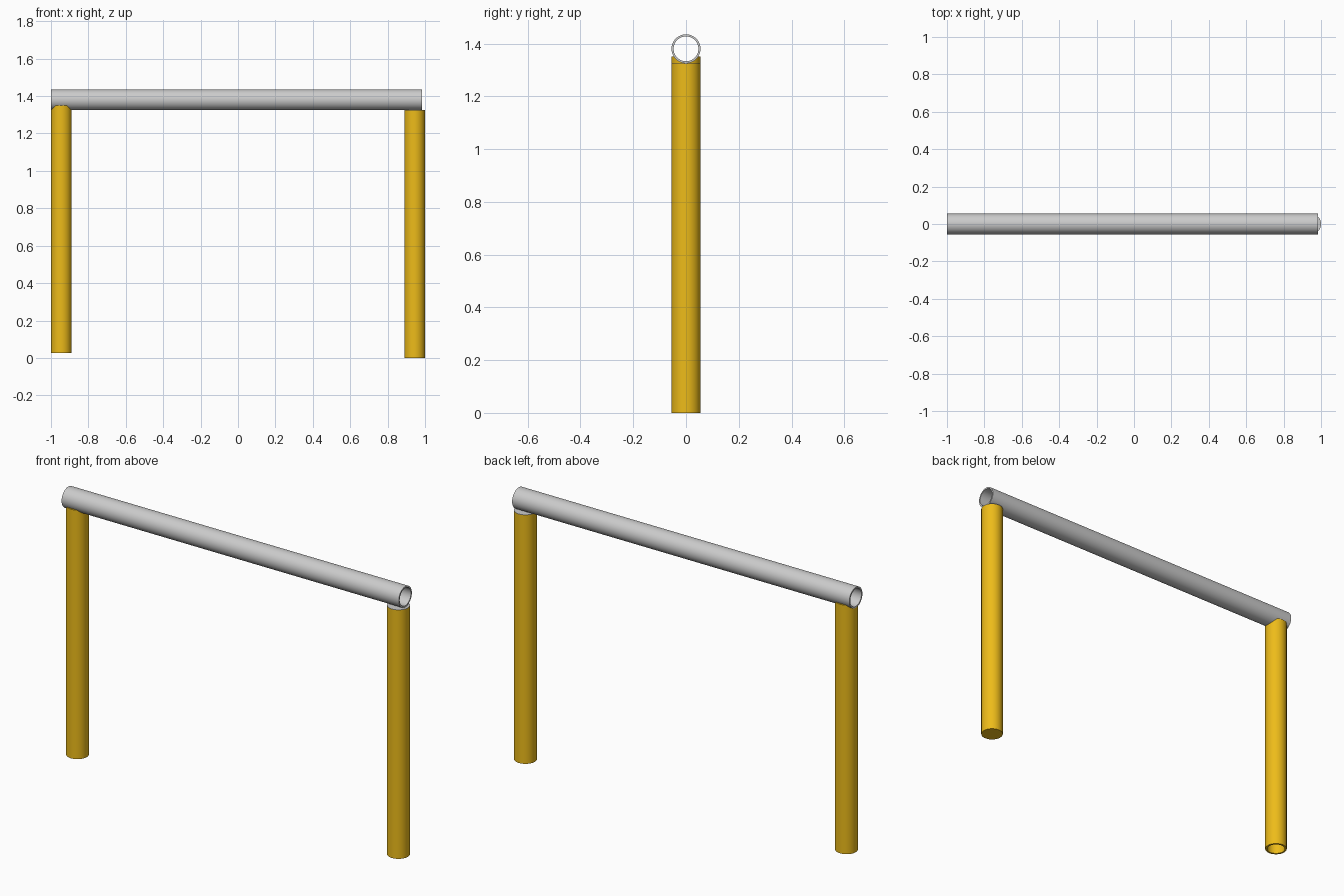
import bpy, bmesh, math
from mathutils import Matrix

if "Cube" in bpy.data.objects:
    bpy.data.objects.remove(bpy.data.objects["Cube"])

R = 0.055          # outer pipe radius
BAR_Z = 1.38       # height of the bar axis
SEG = 64

yellow = bpy.data.materials.new("yellow")
yellow.diffuse_color = (0.85, 0.5, 0.01, 1)
yellow.use_nodes = True
yellow.node_tree.nodes["Principled BSDF"].inputs["Base Color"].default_value = yellow.diffuse_color


def pipe(name, length, matrix, inner=None, mat=None):
    """Rod along local z from 0 to length; hollow and open-ended if inner is given."""
    bm = bmesh.new()
    rings = []
    for r, z in [(R, 0), (R, length)] + ([(inner, length), (inner, 0)] if inner else []):
        rings.append([bm.verts.new((r * math.cos(2 * math.pi * i / SEG),
                                    r * math.sin(2 * math.pi * i / SEG), z)) for i in range(SEG)])
    pairs = list(zip(rings, rings[1:] + rings[:1])) if inner else [(rings[0], rings[1])]
    for a, b in pairs:
        for i in range(SEG):
            j = (i + 1) % SEG
            bm.faces.new((a[i], a[j], b[j], b[i]))
    if not inner:
        bm.faces.new(rings[0][::-1])
        bm.faces.new(rings[1])
    bmesh.ops.recalc_face_normals(bm, faces=bm.faces)
    bm.transform(matrix)
    me = bpy.data.meshes.new(name)
    bm.to_mesh(me)
    bm.free()
    ob = bpy.data.objects.new(name, me)
    bpy.context.collection.objects.link(ob)
    if mat:
        me.materials.append(mat)
    return ob


def along_x(x, z):
    return Matrix.Translation((x, 0, z)) @ Matrix.Rotation(math.pi / 2, 4, 'Y')


# Horizontal hollow bar
bar = pipe("top_bar", 1.985, along_x(-1, BAR_Z), inner=0.047)

# Right post: closed, flat top with a thin grey cap
right = pipe("right_post", 1.323, Matrix.Translation((0.945, 0, 0)), mat=yellow)
cap = pipe("right_post_cap", 0.002, Matrix.Translation((0.945, 0, 1.323)))

# Left post: open tube with a saddle cut at the top to fit the bar
left = pipe("left_post", 1.325, Matrix.Translation((-0.945, 0, 0.025)), inner=0.045, mat=yellow)
cutter = pipe("saddle_cutter", 0.4, along_x(-1.15, BAR_Z))
cutter.hide_render = True
mod = left.modifiers.new("saddle", 'BOOLEAN')
mod.operation = 'DIFFERENCE'
mod.solver = 'EXACT'
mod.object = cutter
bpy.context.view_layer.objects.active = left
bpy.ops.object.modifier_apply(modifier=mod.name)
bpy.data.objects.remove(cutter)

# Smooth round sides, crisp rims
for ob in (bar, right, cap, left):
    bpy.ops.object.select_all(action='DESELECT')
    ob.select_set(True)
    bpy.context.view_layer.objects.active = ob
    bpy.ops.object.shade_smooth_by_angle(angle=math.radians(30))
